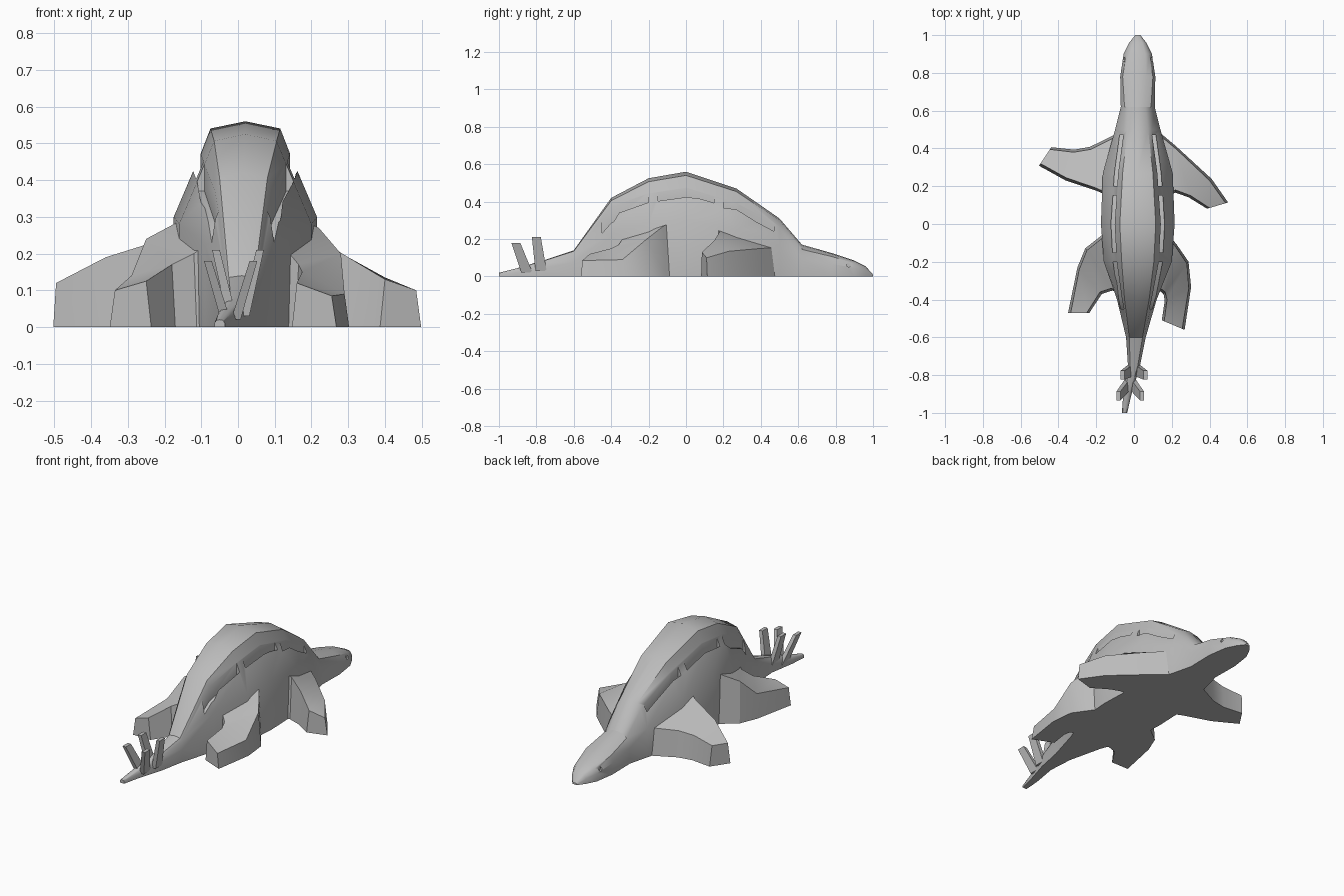
import bpy, bmesh, math
from mathutils import Vector

if "Cube" in bpy.data.objects:
    bpy.data.objects.remove(bpy.data.objects["Cube"], do_unlink=True)

GREY = (0.5, 0.5, 0.5, 1)
grey = bpy.data.materials.new("plain grey")
grey.use_nodes = True
grey.diffuse_color = GREY
grey.node_tree.nodes["Principled BSDF"].inputs["Base Color"].default_value = GREY


def loft(name, rings):
    """Skin a row of equal-sized closed rings and cap both ends."""
    bm = bmesh.new()
    rows = [[bm.verts.new(p) for p in ring] for ring in rings]
    n = len(rows[0])
    for a, b in zip(rows, rows[1:]):
        for i in range(n):
            j = (i + 1) % n
            bm.faces.new((a[i], a[j], b[j], b[i]))
    bm.faces.new(rows[0])
    bm.faces.new(rows[-1])
    bmesh.ops.recalc_face_normals(bm, faces=bm.faces)
    mesh = bpy.data.meshes.new(name)
    bm.to_mesh(mesh)
    bm.free()
    obj = bpy.data.objects.new(name, mesh)
    bpy.context.collection.objects.link(obj)
    mesh.materials.append(grey)
    return obj


def select(obj):
    bpy.ops.object.select_all(action="DESELECT")
    obj.select_set(True)
    bpy.context.view_layer.objects.active = obj


def smooth(obj):
    select(obj)
    bpy.ops.object.shade_smooth_by_angle(angle=math.radians(30))


def cut(obj, cutter):
    cutter.hide_render = True
    mod = obj.modifiers.new("cut", "BOOLEAN")
    mod.operation, mod.solver, mod.object = "DIFFERENCE", "EXACT", cutter
    select(obj)
    bpy.ops.object.modifier_apply(modifier=mod.name)
    bpy.data.objects.remove(cutter, do_unlink=True)


# Body sections: y, centre x, ridge height, ridge / shoulder / flank half widths
SECTIONS = [
    (-1.0, -.05, .02, .006, .01, .014),
    (-.9, -.035, .045, .012, .018, .022),
    (-.75, 0, .09, .02, .026, .032),
    (-.6, .01, .14, .035, .042, .052),
    (-.4, .015, .42, .065, .085, .105),
    (-.2, .02, .525, .085, .11, .18),
    (0, .02, .56, .095, .12, .195),
    (.27, .02, .47, .08, .1, .185),
    (.5, .02, .31, .055, .075, .12),
    (.62, .02, .17, .04, .07, .09),
    (.78, .02, .125, .045, .08, .093),
    (.9, .02, .085, .04, .06, .075),
    (.96, .02, .055, .025, .035, .045),
    (1.0, .02, .01, .006, .01, .014),
]


def body_ring(y, cx, top, ridge, shoulder, flank):
    half = [(flank, 0), (flank, .535 * top), (shoulder, .85 * top), (ridge, .965 * top)]
    ring = [(cx - w, y, z) for w, z in half] + [(cx, y, top)]
    return ring + [(cx + w, y, z) for w, z in reversed(half)]


def section_at(y):
    for a, b in zip(SECTIONS, SECTIONS[1:]):
        if a[0] <= y <= b[0]:
            t = (y - a[0]) / (b[0] - a[0])
            return [p + (q - p) * t for p, q in zip(a, b)]


body = loft("body", [body_ring(*s) for s in SECTIONS])

# Plate slots, three along each side of the back
for side in (-1, 1):
    for ys in ((-.45, -.4, -.2), (-.15, 0, .15), (.2, .27, .47)):
        rings = []
        for y in ys:
            _, cx, top, _, shoulder, flank = section_at(y)
            x = cx + side * (shoulder + .16 * (flank - shoulder))
            z = .8 * top
            rings.append([(x + dx, y, z + dz) for dx, dz in
                          ((-.01, -.05), (.01, -.05), (.01, .06), (-.01, .06))])
        cut(body, loft("slot_cutter", rings))

# Eye pits
for side in (-1, 1):
    bpy.ops.mesh.primitive_cylinder_add(
        vertices=8, radius=.012, depth=.04,
        location=(.02 + side * .088, .87, .062), rotation=(0, math.pi / 2, 0))
    cut(body, bpy.context.object)
smooth(body)


def leg(name, outer, inner):
    """Limb from matching top edges, with sides flaring slightly to the ground."""
    rings = []
    for a, b in zip(outer, inner):
        a, b = Vector(a), Vector(b)
        out = (a - b).to_2d().normalized().to_3d() * .014
        fa, fb = a + out, b - out
        fa.z = fb.z = 0
        rings.append([fa, a, b, fb])
    smooth(loft(name, rings))


leg("front_left_leg",
    [(.1, .5, .155), (.22, .4, .15), (.4, .23, .135), (.485, .11, .1)],
    [(.08, .12, .3), (.22, .18, .24), (.3, .15, .19), (.4, .085, .13)])
leg("front_right_leg",
    [(-.06, .48, .16), (-.23, .395, .15), (-.32, .38, .14), (-.445, .395, .12)],
    [(-.05, .12, .3), (-.2, .19, .24), (-.36, .245, .19), (-.495, .32, .12)])
leg("rear_right_leg",
    [(-.1, -.02, .32), (-.25, -.14, .24), (-.29, -.24, .14), (-.335, -.47, .1)],
    [(-.05, -.38, .25), (-.12, -.34, .2), (-.18, -.36, .17), (-.25, -.47, .125)])
leg("rear_left_leg",
    [(.12, 0, .32), (.22, -.12, .27), (.28, -.21, .2), (.29, -.34, .09), (.255, -.555, .085)],
    [(.06, -.4, .25), (.14, -.34, .2), (.165, -.36, .17), (.175, -.4, .15), (.16, -.515, .12)])


def spike(name, base, tip):
    rings = [[(x + dx * w, y + dy * w, z) for dx, dy in
              ((-.013, -.03), (.013, -.03), (.013, .03), (-.013, .03))]
             for (x, y, z), w in ((base, 1), (tip, .8))]
    loft(name, rings)


# Two pairs of tail spikes
for side, label in ((-1, "right"), (1, "left")):
    spike(f"tail_spike_front_{label}", (side * .018, -.775, .03), (side * .06, -.8, .21))
    spike(f"tail_spike_back_{label}", (-.02 + side * .014, -.85, .02), (-.02 + side * .062, -.91, .18))
